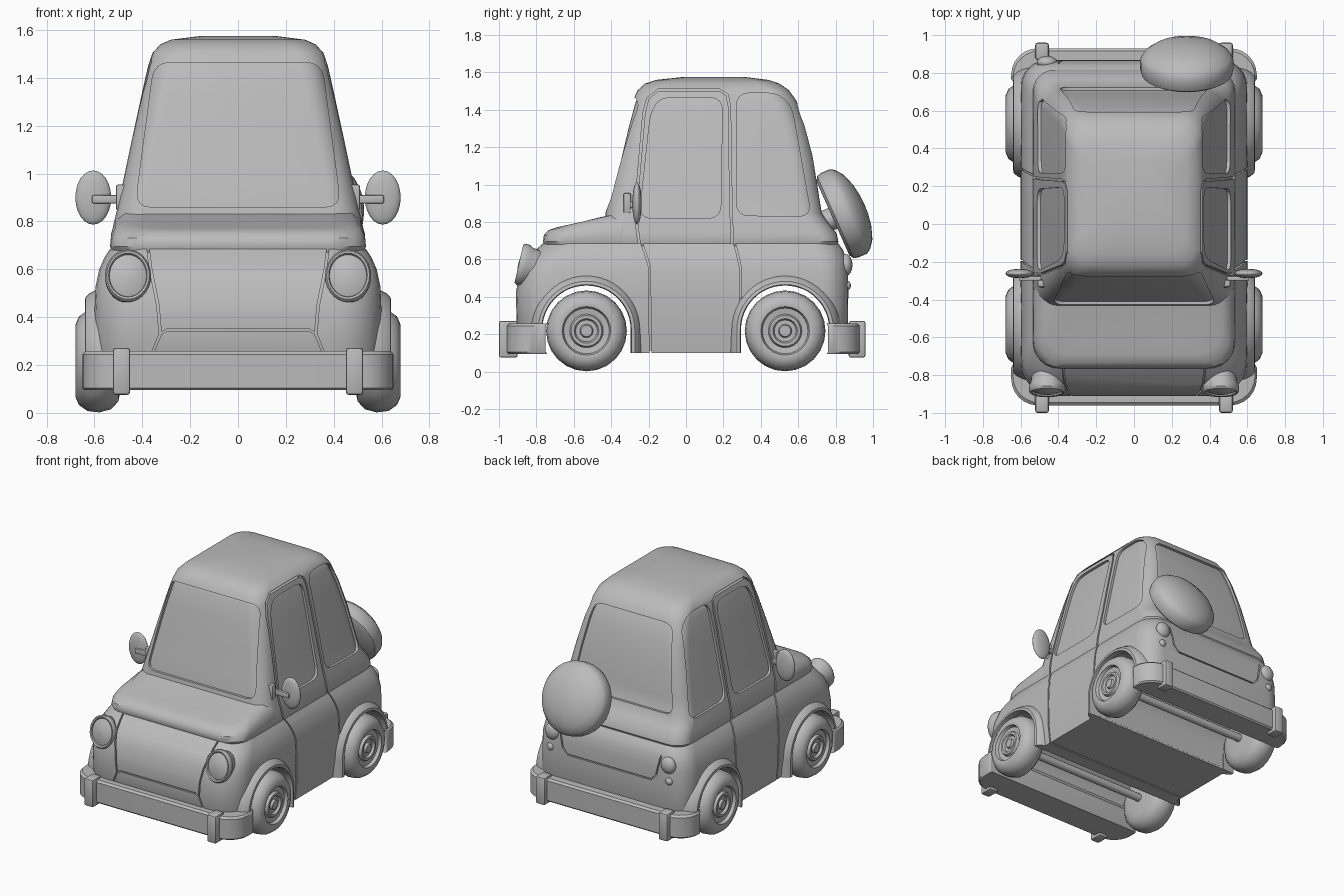
import bpy, bmesh, math
from mathutils import Vector, Matrix

if "Cube" in bpy.data.objects:
    bpy.data.objects.remove(bpy.data.objects["Cube"])

grey = bpy.data.materials.new("plain grey")
grey.diffuse_color = (0.5, 0.5, 0.5, 1)
grey.use_nodes = True
grey.node_tree.nodes["Principled BSDF"].inputs["Base Color"].default_value = grey.diffuse_color


def finish(name, bm, angle=35):
    bmesh.ops.recalc_face_normals(bm, faces=bm.faces)
    me = bpy.data.meshes.new(name)
    bm.to_mesh(me)
    bm.free()
    ob = bpy.data.objects.new(name, me)
    bpy.context.collection.objects.link(ob)
    me.materials.append(grey)
    smooth(ob, angle)
    return ob


def smooth(ob, angle=35):
    bpy.ops.object.select_all(action='DESELECT')
    ob.select_set(True)
    bpy.context.view_layer.objects.active = ob
    bpy.ops.object.shade_smooth_by_angle(angle=math.radians(angle))


def skin(name, rings, closed=True, angle=35):
    """Bridge equal rings of points and cap both ends."""
    bm = bmesh.new()
    rows = [[bm.verts.new(p) for p in ring] for ring in rings]
    n = len(rows[0])
    for a, b in zip(rows, rows[1:]):
        for i in range(n):
            j = (i + 1) % n
            bm.faces.new((a[i], a[j], b[j], b[i]))
    if closed:
        bm.faces.new(rows[0])
        bm.faces.new(rows[-1])
    return finish(name, bm, angle)


def rounded_rect(hw, yf, yb, rf, rb, n=7):
    pts = []
    for cx, cy, r, a0 in ((hw - rb, yb - rb, rb, 0), (-hw + rb, yb - rb, rb, 90),
                          (-hw + rf, yf + rf, rf, 180), (hw - rf, yf + rf, rf, 270)):
        for i in range(n):
            a = math.radians(a0 + 90 * i / (n - 1))
            pts.append((cx + r * math.cos(a), cy + r * math.sin(a)))
    return pts


def loft(name, levels, rf, rb, inset=0):
    """Stack rounded rectangles: (z, half width, front y, back y, tilt)."""
    rings = []
    for i, (z, hw, yf, yb, tilt) in enumerate(levels):
        z += inset if i == 0 else -inset
        pts = rounded_rect(hw - inset, yf + inset, yb - inset, rf, rb)
        rings.append([(x, y, z + tilt * (y - yf)) for x, y in pts])
    return skin(name, rings)


def prism(name, pts, axis, lo, hi, angle=35):
    put = {'x': lambda u, v, w: (w, u, v), 'y': lambda u, v, w: (u, w, v),
           'z': lambda u, v, w: (u, v, w)}[axis]
    return skin(name, [[put(u, v, w) for u, v in pts] for w in (lo, hi)], angle=angle)


def soften(pts, d=0.06, n=5):
    """Round the corners of a 2D outline."""
    out = []
    for i, p in enumerate(pts):
        p, a, b = Vector(p), Vector(pts[i - 1]), Vector(pts[(i + 1) % len(pts)])
        s = p + (a - p).normalized() * min(d, (a - p).length * .45)
        e = p + (b - p).normalized() * min(d, (b - p).length * .45)
        for k in range(n):
            t = k / (n - 1)
            out.append(tuple(s * (1 - t) ** 2 + p * 2 * t * (1 - t) + e * t * t))
    return out


def strip(pts, w=0.006):
    """Thin outline following a 2D path."""
    pts = [Vector(p) for p in pts]
    left, right = [], []
    for i, p in enumerate(pts):
        d = (pts[min(i + 1, len(pts) - 1)] - pts[max(i - 1, 0)]).normalized()
        nrm = Vector((-d.y, d.x)) * w
        left.append(tuple(p + nrm))
        right.append(tuple(p - nrm))
    return left + right[::-1]


def cut(ob, cutter):
    mod = ob.modifiers.new("cut", 'BOOLEAN')
    mod.operation, mod.solver, mod.object = 'DIFFERENCE', 'EXACT', cutter
    bpy.ops.object.select_all(action='DESELECT')
    bpy.context.view_layer.objects.active = ob
    ob.select_set(True)
    bpy.ops.object.modifier_apply(modifier=mod.name)


def discard(cutter):
    bpy.data.objects.remove(cutter, do_unlink=True)


def lathe(name, profile, matrix, n=28, angle=35):
    """Spin (radius, height) points about local z, then place."""
    rings = []
    for r, h in profile:
        r = max(r, 0.001)
        rings.append([matrix @ Vector((r * math.cos(2 * math.pi * i / n),
                                       r * math.sin(2 * math.pi * i / n), h)) for i in range(n)])
    return skin(name, rings, angle=angle)


def ball(name, loc, scale):
    bm = bmesh.new()
    bmesh.ops.create_uvsphere(bm, u_segments=20, v_segments=12, radius=1,
                              matrix=Matrix.Translation(loc) @ Matrix.Diagonal((*scale, 1)))
    return finish(name, bm, 60)


def box(name, lo, hi, bevel=0.012):
    size = [h - l for l, h in zip(lo, hi)]
    mid = [(h + l) / 2 for l, h in zip(lo, hi)]
    bm = bmesh.new()
    bmesh.ops.create_cube(bm, size=1, matrix=Matrix.Translation(mid) @ Matrix.Diagonal((*size, 1)))
    bmesh.ops.bevel(bm, geom=bm.edges[:], offset=bevel, segments=2, profile=.5, affect='EDGES')
    return finish(name, bm)


# Body shells, each with a slightly smaller core showing through the cuts
lower_levels = [(.10, .585, -.85, .82, 0), (.25, .60, -.905, .865, 0), (.42, .60, -.91, .868, 0),
                (.53, .595, -.89, .866, 0), (.60, .58, -.855, .858, 0), (.65, .558, -.805, .84, 0),
                (.685, .535, -.765, .815, 0)]
cabin_levels = [(.66, .52, -.44, .80, 0), (.695, .535, -.44, .815, 0), (.74, .53, -.44, .805, 0),
                (.79, .52, -.435, .765, 0), (.85, .505, -.43, .725, 0), (.97, .48, -.40, .708, 0),
                (1.15, .442, -.36, .68, 0), (1.32, .405, -.32, .638, 0), (1.45, .376, -.285, .59, 0),
                (1.505, .357, -.258, .55, 0), (1.54, .325, -.22, .50, 0), (1.56, .28, -.16, .44, 0),
                (1.575, .16, -.02, .32, 0)]
body = loft("lower_body", lower_levels, .18, .14)
body_core = loft("lower_body_core", lower_levels, .17, .13, .012)
cabin = loft("cabin", cabin_levels, .11, .11)
glass = loft("window_glass", cabin_levels, .10, .10, .014)
loft("hood", [(.66, .52, -.75, -.3, 0), (.695, .535, -.765, -.3, 0), (.73, .53, -.76, -.3, .05),
              (.757, .512, -.735, -.3, .13), (.772, .47, -.69, -.3, .22),
              (.785, .38, -.61, -.3, .26)], .14, .05)

# Wheel tunnels
for y in (-.532, .53):
    arch = [(y + .24 * math.cos(math.pi * i / 24), .225 + .235 * math.sin(math.pi * i / 24)) for i in range(25)]
    tunnel = prism("tunnel", [(y + .24, 0)] + arch + [(y - .24, 0)], 'x', -1, 1)
    cut(body, tunnel)
    cut(body_core, tunnel)
    discard(tunnel)

# Window openings
openings = [([(-.25, .82), (.185, .82), (.195, 1.465), (-.14, 1.465), (-.19, 1.38)], 'x', -1, 1),
            ([(.27, .835), (.67, .83), (.565, 1.42), (.49, 1.49), (.27, 1.49)], 'x', -1, 1),
            ([(-.43, .86), (.43, .86), (.35, 1.465), (-.35, 1.465)], 'y', -1, 0),
            ([(-.40, .86), (.40, .86), (.31, 1.44), (-.31, 1.44)], 'y', .2, 1)]
for pts, axis, lo, hi in openings:
    c = prism("opening", soften(pts, .07), axis, lo, hi)
    cut(cabin, c)
    discard(c)

# Door, nose and boot seams
door = [(-.24, .60), (-.265, .80), (-.268, .88), (-.225, 1.38), (-.205, 1.46), (-.15, 1.505),
        (.18, 1.505), (.22, 1.48), (.232, 1.42), (.24, .90), (.25, .60)]
c = prism("seam", strip(door), 'x', -1, 1)
cut(cabin, c)
discard(c)
nose_side = [(.325, .33), (.335, .45), (.365, .60), (.38, .72)]
seams = [([(-.25, .72), (-.22, .64), (-.195, .56), (-.19, .05)], 'x', -1, 1),
         ([(.25, .72), (.275, .63), (.29, .56), (.295, .05)], 'x', -1, 1),
         ([(-.37, .22), (-.325, .33), (-.30, .345), (.30, .345), (.325, .33), (.37, .22)], 'y', -1.2, -.8),
         (nose_side, 'y', -1.2, -.6), ([(-x, z) for x, z in nose_side], 'y', -1.2, -.6),
         ([(-.40, .62), (-.37, .48), (-.33, .44), (.33, .44), (.37, .48), (.40, .62)], 'y', .8, 1.2)]
for pts, axis, lo, hi in seams:
    c = prism("seam", strip(pts, .005), axis, lo, hi)
    cut(body, c)
    discard(c)
for ob in (body, cabin, body_core, glass):
    smooth(ob, 30)

# Bumpers with upright guards
for tag, s, end, back, tip in (("front", -1, .96, .75, 1.0), ("rear", 1, .93, .76, .96)):
    corner = rounded_rect(.65, -end, -back, .14, .01)
    plan = [(x, -s * y) for x, y in corner]
    skin(tag + "_bumper", [[(x * k, y * k, z) for x, y in plan]
                           for z, k in ((.095, .99), (.105, 1), (.245, 1), (.258, .985))])
    for x in (-.487, .487):
        ys = sorted((s * tip, s * (end - .06)))
        box(tag + "_bumper_guard", (x - .036, ys[0], .075), (x + .036, ys[1], .272))

# Wheels, axles and flared arches
tyre = [(0, .49), (.12, .49), (.17, .50), (.203, .53), (.216, .58), (.21, .63), (.185, .665), (.15, .68),
        (.13, .677), (.122, .655), (.09, .65), (.082, .668), (.066, .668), (.058, .652), (.036, .652),
        (.03, .668), (0, .668)]
flare = [(.55, .30), (.59, .29), (.62, .275), (.638, .258), (.64, .24), (.55, .236)]
for tag, y in (("front", -.532), ("rear", .53)):
    for s in (-1, 1):
        turn = Matrix.Translation((0, y, .218)) @ Matrix.Rotation(s * math.pi / 2, 4, 'Y')
        lathe(tag + "_wheel", tyre, turn, 24)
        rings = [[(s * x, y + r, .10) for x, r in flare]]
        for i in range(25):
            a = math.pi * i / 24
            rings.append([(s * x, y + r * math.cos(a), .225 + r * math.sin(a)) for x, r in flare])
        rings.append([(s * x, y - r, .10) for x, r in flare])
        skin(tag + "_wheel_arch", rings)
    lathe(tag + "_axle", [(.028, -.52), (.028, .52)],
          Matrix.Translation((0, y, .218)) @ Matrix.Rotation(math.pi / 2, 4, 'Y'), 12)

for s in (-1, 1):
    # Headlights, tipped slightly upward
    m = (Matrix.Translation((s * .46, -.80, .555)) @ Matrix.Rotation(math.radians(77), 4, 'X')
         @ Matrix.Diagonal((.86, 1, 1, 1)))
    lathe("headlight", [(.085, -.06), (.10, .04), (.112, .06), (.112, .085), (.104, .096), (.094, .092),
                        (.09, .082), (.06, .094), (0, .10)], m)
    # Tail lights
    ball("tail_light", (s * .46, .855, .57), (.055, .035, .058))
    ball("reflector", (s * .47, .862, .46), (.026, .02, .026))
    # Door mirrors
    ball("mirror", (s * .605, -.262, .90), (.075, .025, .113))
    xs = sorted((s * .47, s * .61))
    box("mirror_arm", (xs[0], -.30, .875), (xs[1], -.275, .91), .006)
    xs = sorted((s * .455, s * .51))
    box("mirror_mount", (xs[0], -.335, .845), (xs[1], -.295, .955), .01)

# Spare wheel cover leaning on the tail
lathe("spare_wheel_cover", [(0, 0), (.215, 0), (.24, .015), (.247, .04), (.247, .09), (.232, .115),
                            (.19, .147), (.12, .172), (.05, .183), (0, .185)],
      Matrix.Translation((.28, .785, .82)) @ Matrix.Rotation(math.radians(-66), 4, 'X'), 32)
lathe("spare_wheel_bracket", [(.06, -.14), (.06, .01)],
      Matrix.Translation((.28, .785, .82)) @ Matrix.Rotation(math.radians(-66), 4, 'X'), 12)
